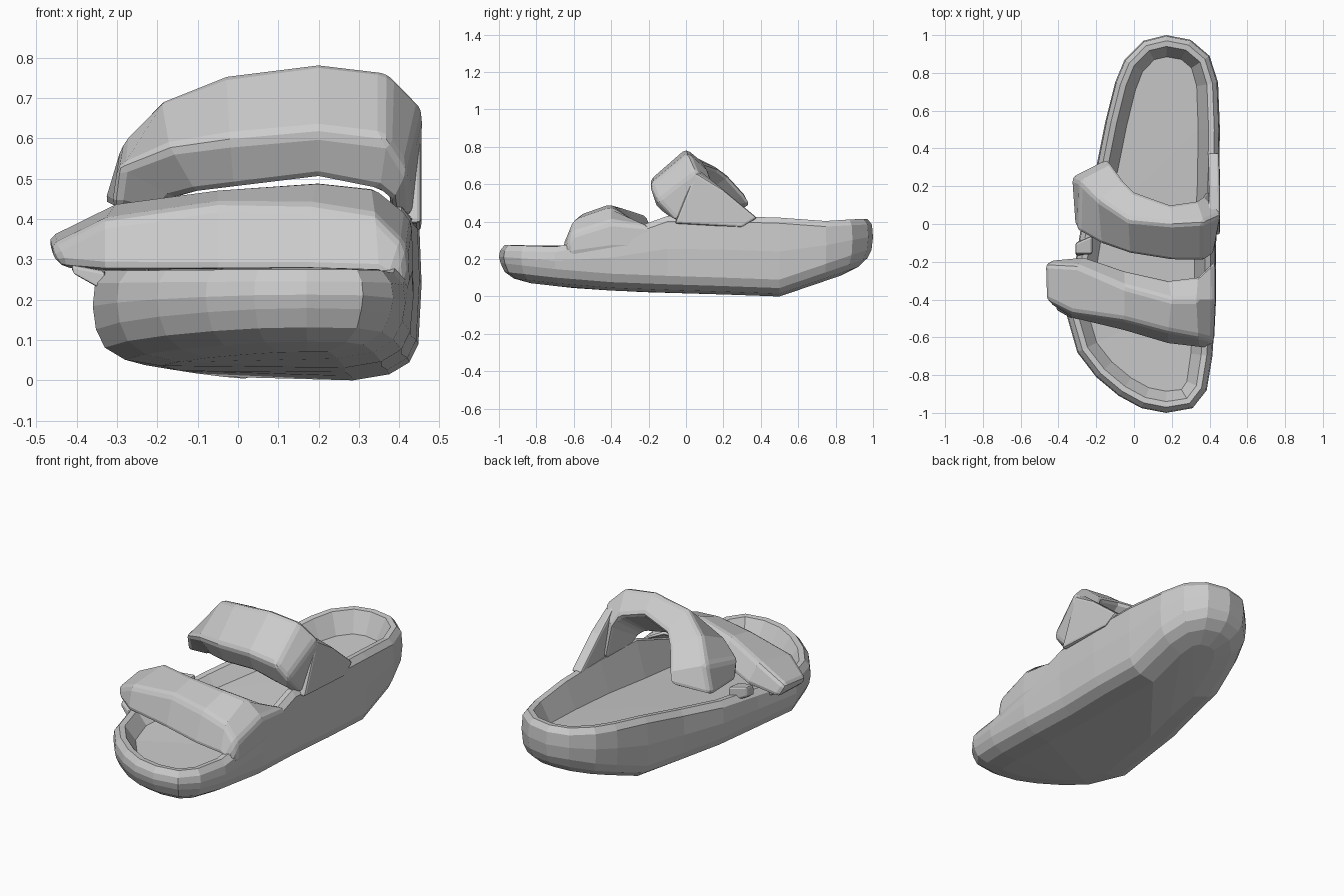
import bpy, bmesh
from mathutils import Vector

if "Cube" in bpy.data.objects:
    bpy.data.objects.remove(bpy.data.objects["Cube"])


def interp(table, t):
    if t <= table[0][0]:
        return table[0][1]
    for (a, va), (b, vb) in zip(table, table[1:]):
        if t <= b:
            return va + (vb - va) * (t - a) / (b - a)
    return table[-1][1]


def make_object(name, verts, faces, bevel=0.0, segments=2):
    bm = bmesh.new()
    vs = [bm.verts.new(v) for v in verts]
    for f in faces:
        bm.faces.new([vs[i] for i in f])
    bmesh.ops.recalc_face_normals(bm, faces=bm.faces)
    me = bpy.data.meshes.new(name)
    bm.to_mesh(me)
    bm.free()
    ob = bpy.data.objects.new(name, me)
    bpy.context.collection.objects.link(ob)
    if bevel:
        m = ob.modifiers.new("round", 'BEVEL')
        m.width, m.segments = bevel, segments
        m.limit_method, m.angle_limit = 'ANGLE', 0.6
    return ob


def loft_faces(n, rings):
    return [(r * n + i, r * n + (i + 1) % n, (r + 1) * n + (i + 1) % n, (r + 1) * n + i)
            for r in range(rings - 1) for i in range(n)]


def strap(name, sections, bevel):
    """Loft sections with equal corner counts and cap both ends."""
    n = len(sections[0])
    verts = [p for s in sections for p in s]
    last = (len(sections) - 1) * n
    faces = loft_faces(n, len(sections)) + [tuple(range(n)), tuple(range(last, last + n))]
    return make_object(name, verts, faces, bevel)


# Footprint, from the toe up the right side, round the heel and back
outline = [Vector(p) for p in [
    (.17, -1), (.31, -.975), (.385, -.88), (.415, -.7), (.435, -.4), (.435, -.1),
    (.45, .2), (.455, .5), (.445, .75), (.4, .89), (.3, .975), (.17, 1),
    (.05, .97), (-.05, .87), (-.1, .75), (-.15, .55), (-.2, .3), (-.27, .05),
    (-.31, -.2), (-.36, -.47), (-.3, -.68), (-.2, -.81), (-.08, -.91), (.04, -.975)]]
N = len(outline)

bottom = [(-1, .09), (-.6, .045), (-.3, .025), (0, .018), (.5, 0), (.97, .16)]
floor = [(-1, .18), (-.4, .2), (.1, .25), (.9, .3)]
rim_right = [(-1, .275), (-.65, .265), (-.2, .37), (-.1, .43), (.38, .43), (.8, .4), (.92, .415)]
rim_left = [(-1, .275), (-.5, .27), (0, .3), (.3, .335), (.6, .385), (.92, .415)]


def offset(i, d):
    a, b, c = outline[i - 1], outline[i], outline[(i + 1) % N]
    t = ((b - a).normalized() + (c - b).normalized()).normalized()
    return b + Vector((-t.y, t.x)) * d


def ring(inset, height):
    pts = []
    for i in range(N):
        p = offset(i, inset)
        rim = interp(rim_right if i <= N // 2 else rim_left, outline[i].y)
        pts.append((p.x, p.y, height(p.y, rim)))
    return pts


# Sole: rounded underside, side wall, raised rim and sunken footbed
rings = [
    ring(.17, lambda y, r: interp(bottom, y)),
    ring(.08, lambda y, r: interp(bottom, y) + .015),
    ring(.03, lambda y, r: interp(bottom, y) + .045),
    ring(.008, lambda y, r: interp(bottom, y) + .09),
    ring(0, lambda y, r: (interp(bottom, y) + r) / 2 + .03),
    ring(.006, lambda y, r: r - .03),
    ring(.03, lambda y, r: r),
    ring(.06, lambda y, r: r - .003),
    ring(.115, lambda y, r: interp(floor, y))]
faces = loft_faces(N, len(rings))
for base in (0, (len(rings) - 1) * N):
    faces.append((base, base + 1, base + N - 1))
    for i in range(1, N // 2 - 1):
        faces.append((base + i, base + i + 1, base + N - i - 1, base + N - i))
    h = N // 2 - 1
    faces.append((base + h, base + h + 1, base + h + 2))
make_object("sole", [p for r in rings for p in r], faces)

# Toe strap: lower front, upper front, upper rear, lower rear corners
strap("toe_strap", [
    [(-.44, -.42, .28), (-.47, -.4, .33), (-.475, -.21, .355), (-.44, -.19, .285)],
    [(-.33, -.5, .27), (-.33, -.47, .4), (-.3, -.22, .44), (-.26, -.17, .32)],
    [(-.05, -.57, .27), (-.05, -.51, .44), (-.05, -.33, .475), (-.05, -.24, .36)],
    [(.18, -.64, .27), (.18, -.57, .435), (.2, -.4, .495), (.18, -.29, .40)],
    [(.35, -.66, .265), (.34, -.6, .41), (.33, -.4, .48), (.34, -.27, .4)],
    [(.39, -.66, .24), (.42, -.62, .33), (.43, -.4, .4), (.43, -.18, .38)],
    [(.36, -.65, .18), (.425, -.62, .22), (.435, -.4, .25), (.43, -.18, .25)]], .035)

# Instep strap: outer front, outer rear, inner rear, inner front corners
strap("instep_strap", [
    [(-.31, -.01, .425), (-.335, .25, .435), (-.145, .355, .49), (-.2, .05, .42)],
    [(-.3, -.04, .53), (-.285, .23, .59), (-.115, .32, .54), (-.15, -.02, .45)],
    [(-.17, -.11, .58), (-.19, .13, .695), (-.05, .23, .64), (-.1, -.06, .46)],
    [(-.02, -.16, .6), (-.03, .02, .76), (0, .18, .68), (-.01, -.1, .47)],
    [(.2, -.195, .62), (.2, 0, .79), (.19, .11, .7), (.2, -.14, .495)],
    [(.37, -.195, .6), (.37, .01, .77), (.33, .13, .66), (.35, -.15, .465)],
    [(.42, -.16, .52), (.46, .05, .68), (.36, .15, .6), (.38, -.12, .44)],
    [(.43, -.05, .4), (.455, .12, .42), (.38, .18, .42), (.38, -.04, .4)]], .035)

# Side panel tying the instep strap down to the right rim
strap("side_panel", [
    [(x, -.06, .39), (x, .05, .7 - dz), (x, .2, .57), (x - .005, .38, .42), (x, .3, .37)]
    for x, dz in ((.395, 0), (.455, .04))], .012)

# Torn strap roots along the left edge
strap("left_root_front", [
    [(-.33, -.5, .22), (-.33, -.5, .27), (-.31, -.28, .28), (-.3, -.28, .22)],
    [(-.41, -.46, .265), (-.415, -.44, .285), (-.4, -.3, .3), (-.39, -.3, .27)]], .008)
strap("left_root_rear", [
    [(-.22, -.16, .25), (-.22, -.16, .33), (-.22, -.06, .34), (-.22, -.06, .25)],
    [(-.31, -.17, .28), (-.31, -.16, .34), (-.31, -.1, .35), (-.31, -.1, .29)]], .012)
